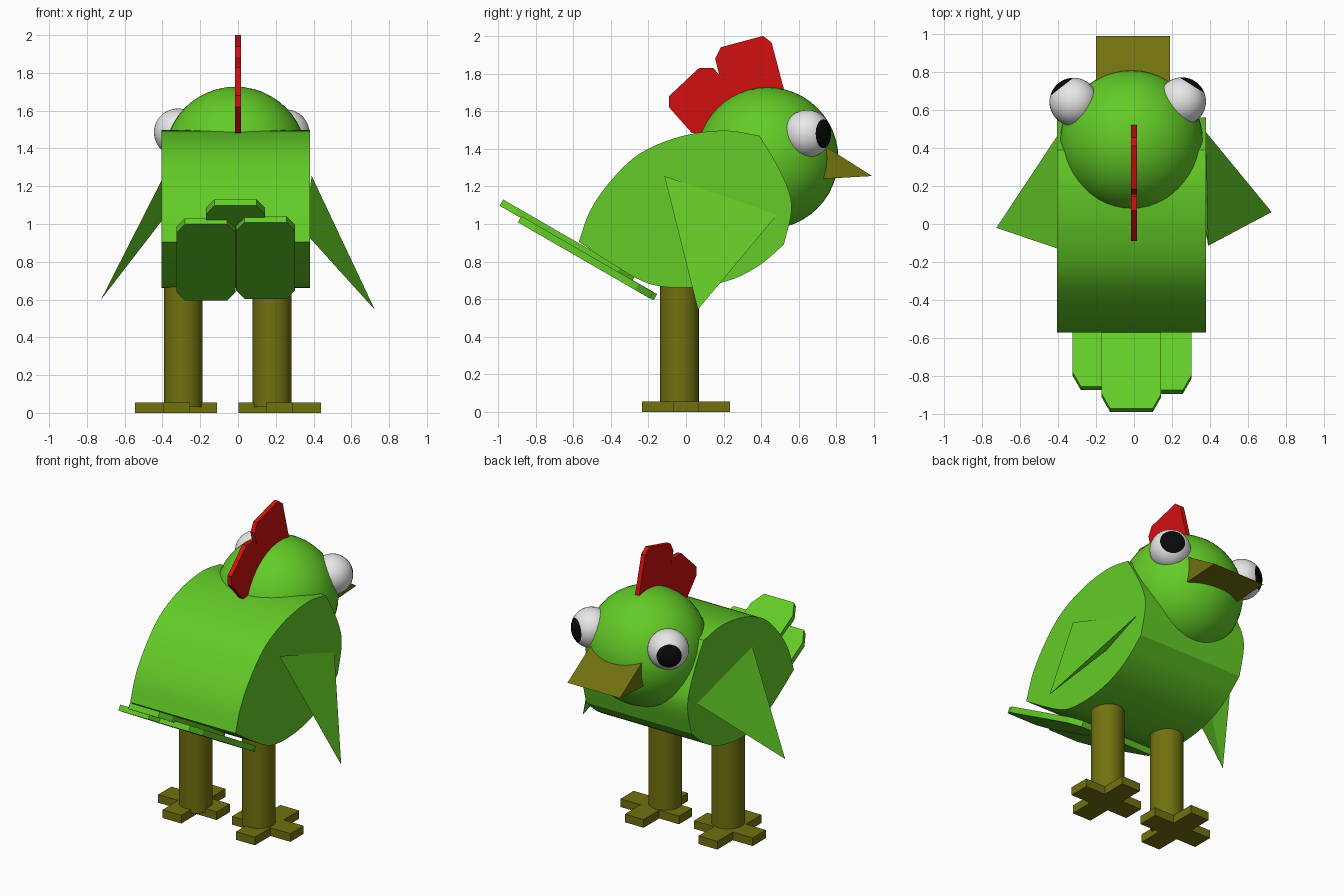
import bpy, bmesh, math
from mathutils import Vector, Matrix

if "Cube" in bpy.data.objects:
    bpy.data.objects.remove(bpy.data.objects["Cube"])


def mat(name, rgb):
    m = bpy.data.materials.new(name)
    m.diffuse_color = (*rgb, 1)
    m.use_nodes = True
    m.node_tree.nodes["Principled BSDF"].inputs["Base Color"].default_value = m.diffuse_color
    return m


GREEN = mat("feather green", (0.125, 0.6, 0.02))
RED = mat("comb red", (0.65, 0.005, 0.005))
OLIVE = mat("beak olive", (0.165, 0.165, 0.005))
WHITE = mat("eye white", (0.8, 0.8, 0.8))
BLACK = mat("pupil black", (0.003, 0.003, 0.003))


def finish(name, bm, *mats, smooth=False):
    bmesh.ops.recalc_face_normals(bm, faces=bm.faces)
    me = bpy.data.meshes.new(name)
    bm.to_mesh(me)
    bm.free()
    ob = bpy.data.objects.new(name, me)
    bpy.context.collection.objects.link(ob)
    for m in mats:
        me.materials.append(m)
    if smooth:
        bpy.ops.object.select_all(action='DESELECT')
        ob.select_set(True)
        bpy.context.view_layer.objects.active = ob
        bpy.ops.object.shade_smooth_by_angle(angle=math.radians(28))
    return ob


def prism(name, pts, depth, m, smooth=False):
    """Extrude a 3D outline along the depth vector."""
    bm = bmesh.new()
    face = bm.faces.new([bm.verts.new(p) for p in pts])
    new = bmesh.ops.extrude_face_region(bm, geom=[face], use_keep_orig=True)["geom"]
    bmesh.ops.translate(bm, vec=depth, verts=[v for v in new if isinstance(v, bmesh.types.BMVert)])
    return finish(name, bm, m, smooth=smooth)


def side_prism(name, yz, x0, x1, m, smooth=False):
    return prism(name, [(x0, y, z) for y, z in yz], Vector((x1 - x0, 0, 0)), m, smooth)


def spline(pts, steps=5):
    """Open smooth curve through the points."""
    p = [Vector(q) for q in pts]
    p = [2 * p[0] - p[1]] + p + [2 * p[-1] - p[-2]]
    out = []
    for a, b, c, d in zip(p, p[1:], p[2:], p[3:]):
        for i in range(steps):
            t = i / steps
            out.append(0.5 * (2 * b + (c - a) * t + (2 * a - 5 * b + 4 * c - d) * t * t
                              + (3 * b - a - 3 * c + d) * t ** 3))
    return out


# Body: back, breast and belly curves meeting at soft corners
back = [(-.57, .905), (-.51, 1.07), (-.40, 1.23), (-.245, 1.375), (-.03, 1.465), (.2, 1.497), (.39, 1.47)]
breast = [(.39, 1.47), (.47, 1.34), (.545, 1.18), (.56, 1.06), (.52, .89)]
belly = [(.52, .89), (.39, .78), (.23, .70), (.02, .663), (-.19, .68), (-.38, .78), (-.57, .905)]
side_prism("body", spline(back) + spline(breast) + spline(belly), -0.405, 0.38, GREEN, True)

# Head
bm = bmesh.new()
bmesh.ops.create_uvsphere(bm, u_segments=48, v_segments=24, radius=0.377,
                          matrix=Matrix.Translation((-0.013, 0.433, 1.35)))
finish("head", bm, GREEN, smooth=True)

# Eyes: sphere poles point where the eye looks, cap faces are the pupil
for side, centre, turn in (("left", (-0.318, 0.643, 1.485), 38), ("right", (0.252, 0.645, 1.48), -32)):
    c = Vector(centre)
    a = math.radians(turn)
    look = Vector((-math.sin(a), math.cos(a), 0))
    bm = bmesh.new()
    bmesh.ops.create_uvsphere(bm, u_segments=32, v_segments=24, radius=0.127,
                              matrix=Matrix.Translation(c) @ look.to_track_quat('Z', 'Y').to_matrix().to_4x4())
    for f in bm.faces:
        f.material_index = int((f.calc_center_median() - c).angle(look) < math.radians(37.5))
    finish(side + "_eye", bm, WHITE, BLACK, smooth=True)

# Beak
side_prism("beak", [(.73, 1.24), (.99, 1.255), (.745, 1.41)], -0.2, 0.19, OLIVE)

# Comb
side_prism("comb_back", [(.03, 1.485), (-.09, 1.62), (-.09, 1.68), (.07, 1.83), (.145, 1.83),
                         (.26, 1.7), (.26, 1.6), (.12, 1.47)], -0.015, 0.015, RED)
side_prism("comb_front", [(.155, 1.88), (.185, 1.94), (.41, 2.0), (.455, 1.965), (.525, 1.70),
                          (.49, 1.63), (.27, 1.58), (.22, 1.62)], -0.015, 0.015, RED)

# Tail feathers: slanted plates with clipped corners
SLOPE = math.radians(30)
ALONG = Vector((0, math.cos(SLOPE), -math.sin(SLOPE)))
DOWN = Vector((0, -math.sin(SLOPE), -math.cos(SLOPE))) * 0.038


def feather(name, x0, x1, y, z, length=0.81, cx=0.045, cl=0.09):
    uv = [(cl, x0), (0, x0 + cx), (0, x1 - cx), (cl, x1), (length - cl, x1),
          (length, x1 - cx), (length, x0 + cx), (length - cl, x0)]
    prism(name, [Vector((x, y, z)) + ALONG * u for u, x in uv], DOWN, GREEN)


feather("tail_feather_middle", -0.17, 0.143, -0.972, 1.13)
feather("tail_feather_left", -0.325, -0.012, -0.855, 1.032)
feather("tail_feather_right", -0.01, 0.302, -0.875, 1.042)

# Wings: slim pointed wedges
wings = {"left_wing": [(-.40, -.13, 1.24), (-.40, .47, 1.08), (-.37, .2, 1.06), (-.725, -.02, .6)],
         "right_wing": [(.39, -.115, 1.255), (.378, .485, 1.05), (.35, .2, .96), (.725, .063, .545)]}
for name, pts in wings.items():
    bm = bmesh.new()
    v = [bm.verts.new(p) for p in pts]
    for tri in ((0, 1, 2), (0, 1, 3), (1, 2, 3), (0, 2, 3)):
        bm.faces.new([v[i] for i in tri])
    finish(name, bm, GREEN)

# Legs and plus-shaped feet
for side, leg_x, foot_x in (("left", -0.29, -0.328), ("right", 0.18, 0.221)):
    bm = bmesh.new()
    bmesh.ops.create_cone(bm, cap_ends=True, segments=32, radius1=0.103, radius2=0.103, depth=0.76,
                          matrix=Matrix.Translation((leg_x, -0.035, 0.41)))
    finish(side + "_leg", bm, OLIVE, smooth=True)
    w, lx, ly = 0.07, 0.218, 0.235
    quarter = [(lx, w), (w, w), (w, ly)]
    outline = (quarter + [(-x, y) for x, y in reversed(quarter)]
               + [(-x, -y) for x, y in quarter] + [(x, -y) for x, y in reversed(quarter)])
    prism(side + "_foot", [(foot_x + x, y, 0) for x, y in outline], Vector((0, 0, 0.055)), OLIVE)
